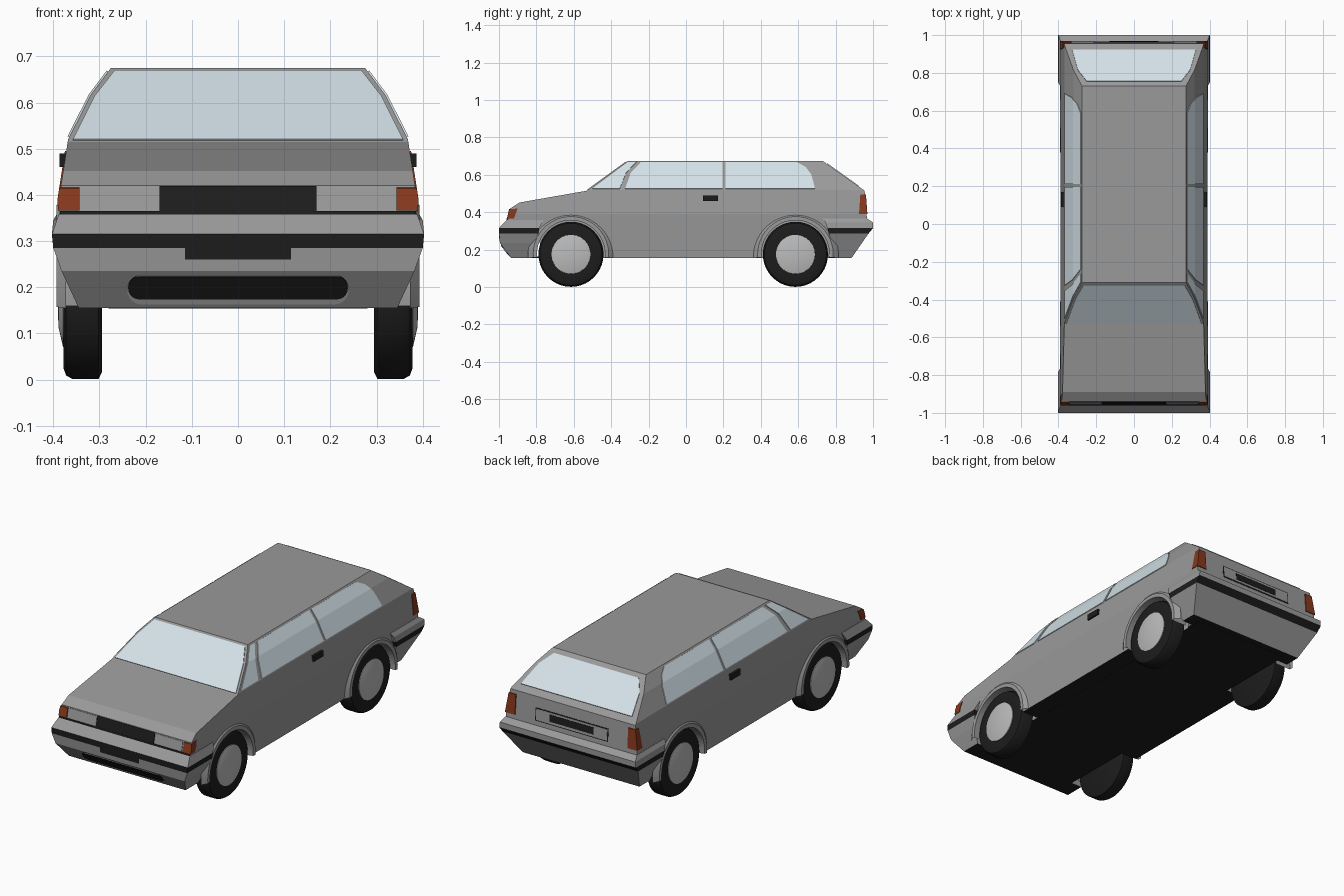
import bpy, bmesh, math
from mathutils import Vector

cube = bpy.data.objects.get("Cube")
if cube:
    bpy.data.objects.remove(cube, do_unlink=True)


def material(name, rgb):
    m = bpy.data.materials.new(name)
    m.use_nodes = True
    m.diffuse_color = (*rgb, 1)
    m.node_tree.nodes["Principled BSDF"].inputs["Base Color"].default_value = (*rgb, 1)
    return m


PAINT = material("grey paint", (0.32, 0.32, 0.32))
BLACK = material("black trim", (0.012, 0.012, 0.012))
GLASS = material("pale blue glass", (0.65, 0.75, 0.80))
LAMP = material("amber lamp", (0.24, 0.04, 0.012))
HUB = material("light hubcap", (0.50, 0.50, 0.50))

# Half cross-section of the cabin (x, z), bottom to top
SECTION = [(0.375, 0.155), (0.388, 0.39), (0.368, 0.52), (0.32, 0.615), (0.275, 0.675)]
WHEEL_Y = {"front": -0.615, "rear": 0.585}
AXLE_Z = 0.175


def finish(name, bm, mats, rule=None, smooth=False):
    bmesh.ops.recalc_face_normals(bm, faces=bm.faces[:])
    bm.normal_update()
    for f in bm.faces:
        f.material_index = rule(f) if rule else 0
    me = bpy.data.meshes.new(name)
    bm.to_mesh(me)
    bm.free()
    ob = bpy.data.objects.new(name, me)
    bpy.context.collection.objects.link(ob)
    for m in mats:
        me.materials.append(m)
    if smooth:
        bpy.ops.object.select_all(action="DESELECT")
        ob.select_set(True)
        bpy.context.view_layer.objects.active = ob
        bpy.ops.object.shade_smooth_by_angle(angle=math.radians(32))
    return ob


def thicken(ob, t=0.008):
    mod = ob.modifiers.new("thickness", "SOLIDIFY")
    mod.thickness = t
    mod.offset = 0


def prism(profile, x0, x1):
    """Side profile (y, z) extruded across x."""
    bm = bmesh.new()
    rings = [[bm.verts.new((x, y, z)) for y, z in profile] for x in (x0, x1)]
    for r in rings:
        bm.faces.new(r)
    n = len(profile)
    for i in range(n):
        j = (i + 1) % n
        bm.faces.new((rings[0][i], rings[0][j], rings[1][j], rings[1][i]))
    bmesh.ops.recalc_face_normals(bm, faces=bm.faces[:])
    return bm


def clip(bm, grow=0.0):
    """Trim a prism to the cabin cross-section on both sides."""
    for s in (1, -1):
        for (xa, za), (xb, zb) in zip(SECTION, SECTION[1:]):
            bmesh.ops.bisect_plane(
                bm, geom=bm.verts[:] + bm.edges[:] + bm.faces[:], dist=1e-5,
                plane_co=(s * (xa + grow), 0, za),
                plane_no=Vector((s * (zb - za), 0, xa - xb)).normalized(),
                clear_outer=True)
            edges = [e for e in bm.edges if e.is_boundary]
            if edges:
                bmesh.ops.holes_fill(bm, edges=edges, sides=0)
    return bm


def lathe(profile, side, y, a0=0, a1=360, steps=40, bm=None):
    """Sweep (radius, x) points around an axle."""
    bm = bm or bmesh.new()
    rows = []
    for i in range(steps + 1):
        a = math.radians(a0 + (a1 - a0) * i / steps)
        rows.append([bm.verts.new((side * x, y + r * math.cos(a), AXLE_Z + r * math.sin(a)))
                     for r, x in profile])
    for p, q in zip(rows, rows[1:]):
        for k in range(len(profile) - 1):
            bm.faces.new((p[k], p[k + 1], q[k + 1], q[k]))
    bmesh.ops.remove_doubles(bm, verts=bm.verts[:], dist=1e-5)
    return bm


def on_slope(p, q):
    """Map (x, z) onto the sloping plane through two (y, z) points."""
    return lambda x, z: (x, p[0] + (z - p[1]) * (q[0] - p[0]) / (q[1] - p[1]), z)


def plate(name, pts, place, mat, t=0.008):
    bm = bmesh.new()
    bm.faces.new([bm.verts.new(place(a, b)) for a, b in pts])
    ob = finish(name, bm, [mat])
    thicken(ob, t)
    return ob


def both(half):
    return half + [(-x, z) for x, z in reversed(half)]


def rect(x0, x1, z0, z1):
    return [(x0, z0), (x1, z0), (x1, z1), (x0, z1)]


def capsule(w, z0, z1):
    r, c = (z1 - z0) / 2, (z0 + z1) / 2
    half = [(w - r + r * math.cos(a), c + r * math.sin(a))
            for a in [math.radians(-90 + 18 * i) for i in range(11)]]
    return both(half)


def underside(f):
    return 1 if f.normal.z < -0.9 and f.calc_center_median().z < 0.2 else 0


# Body shell, with wheel wells cut out
outline = [(-0.76, 0.155), (-0.80, 0.30), (-0.955, 0.355), (-0.94, 0.42), (-0.89, 0.452),
           (-0.53, 0.515), (-0.31, 0.675), (0.73, 0.675), (0.955, 0.515), (0.968, 0.36),
           (0.80, 0.30), (0.76, 0.155)]
body = finish("body", clip(prism(outline, -0.5, 0.5)), [PAINT, BLACK], underside)
wells = bmesh.new()
for y in WHEEL_Y.values():
    for s in (1, -1):
        lathe([(0, 0.28), (0.185, 0.28), (0.185, 0.5), (0, 0.5)], s, y, bm=wells)
cutter = finish("wheel_well_cutter", wells, [PAINT])
cutter.hide_render = True
cut = body.modifiers.new("wheel wells", "BOOLEAN")
cut.operation, cut.object, cut.solver = "DIFFERENCE", cutter, "EXACT"
bpy.context.view_layer.objects.active = body
bpy.ops.object.modifier_apply(modifier=cut.name)
bpy.data.objects.remove(cutter, do_unlink=True)
plate("floor", rect(-0.28, 0.28, -0.9, 0.85), lambda x, y: (x, y, 0.158), BLACK)

# Side windows follow the curve of the cabin
windows = {
    "quarter_glass": [(-0.50, 0.525), (-0.31, 0.667), (-0.265, 0.667), (-0.32, 0.61), (-0.355, 0.525)],
    "front_door_glass": [(-0.325, 0.525), (-0.295, 0.61), (-0.24, 0.667), (0.195, 0.667), (0.195, 0.525)],
    "rear_side_glass": [(0.212, 0.525), (0.212, 0.667), (0.59, 0.667), (0.64, 0.64), (0.67, 0.60), (0.69, 0.525)],
}
for name, pts in windows.items():
    bm = clip(prism(pts, -0.5, 0.5))
    bm.normal_update()
    caps = [f for f in bm.faces if abs(f.normal.x) < 0.3]
    bmesh.ops.delete(bm, geom=caps, context="FACES")
    thicken(finish(name, bm, [GLASS]))

# Windscreen and tailgate glass
plate("windscreen", both([(0.357, 0.518), (0.31, 0.612), (0.267, 0.667)]),
      on_slope((-0.53, 0.515), (-0.31, 0.675)), GLASS)
plate("tailgate_glass", both([(0.328, 0.538), (0.297, 0.615), (0.25, 0.658)]),
      on_slope((0.73, 0.675), (0.955, 0.515)), GLASS)


# Bumpers: levels of (z, half width, outer y, inner y), with a black band
def bumper(name, levels):
    bm = bmesh.new()
    rings = [[bm.verts.new(p) for p in ((-w, yi, z), (-w, yo, z), (w, yo, z), (w, yi, z))]
             for z, w, yo, yi in levels]
    bm.faces.new(rings[0])
    bm.faces.new(rings[-1])
    for p, q in zip(rings, rings[1:]):
        for i in range(4):
            j = (i + 1) % 4
            bm.faces.new((p[i], p[j], q[j], q[i]))
    return finish(name, bm, [PAINT, BLACK],
                  lambda f: 1 if 0.285 < f.calc_center_median().z < 0.315 else underside(f))


bumper("front_bumper", [(0.155, 0.345, -0.935, -0.83), (0.235, 0.382, -0.995, -0.80),
                        (0.285, 0.40, -1, -0.79), (0.315, 0.403, -1, -0.785), (0.358, 0.388, -0.96, -0.76)])
bumper("rear_bumper", [(0.155, 0.345, 0.885, 0.80), (0.285, 0.40, 0.975, 0.765),
                       (0.315, 0.403, 1, 0.755), (0.345, 0.40, 1, 0.745), (0.366, 0.388, 0.968, 0.73)])

# Nose details
nose = on_slope((-0.955, 0.355), (-0.94, 0.42))
chin = on_slope((-0.935, 0.155), (-0.995, 0.235))
plate("grille", rect(-0.17, 0.17, 0.36, 0.418), nose, BLACK)
plate("bumper_gap", rect(-0.385, 0.385, 0.356, 0.364), nose, BLACK, 0.012)
plate("front_plate_recess", rect(-0.115, 0.115, 0.26, 0.287), lambda x, z: (x, -0.997, z), BLACK, 0.006)
plate("intake_lip", capsule(0.24, 0.164, 0.226), chin, HUB, 0.004)
plate("intake", capsule(0.238, 0.176, 0.225), chin, BLACK, 0.008)

# Tailgate number plate recess
tail = on_slope((0.968, 0.36), (0.955, 0.515))
plate("rear_plate_border", rect(-0.215, 0.215, 0.39, 0.458), tail, BLACK, 0.003)
plate("rear_plate_frame", rect(-0.21, 0.21, 0.395, 0.453), tail, PAINT, 0.006)
plate("rear_plate", rect(-0.13, 0.13, 0.407, 0.443), tail, BLACK, 0.009)

# Parts repeated on each side
front_lamp = [(-0.958, 0.366), (-0.946, 0.415), (-0.90, 0.42), (-0.92, 0.366)]
rear_lamp = [(0.925, 0.39), (0.970, 0.39), (0.962, 0.495), (0.932, 0.495)]
for s, side in ((1, "left"), (-1, "right")):
    plate(side + "_headlamp", rect(s * 0.172, s * 0.335, 0.366, 0.415), nose, PAINT, 0.006)
    for name, pts, inner in (("indicator", front_lamp, 0.343), ("tail_lamp", rear_lamp, 0.332)):
        finish(f"{side}_{name}", clip(prism(pts, s * inner, s * 0.5), 0.003), [LAMP])
    handle = prism([(0.09, 0.46), (0.17, 0.46), (0.17, 0.49), (0.09, 0.49)], s * 0.36, s * 0.386)
    finish(side + "_door_handle", handle, [BLACK])
    for end, y in WHEEL_Y.items():
        tag = f"{end}_{side}_"
        finish(tag + "arch", lathe([(0.23, 0.372), (0.202, 0.393), (0.182, 0.393), (0.182, 0.30)],
                                   s, y, -5, 185, 28), [PAINT], smooth=True)
        finish(tag + "tyre", lathe([(0, 0.295), (0.16, 0.295), (0.174, 0.302), (0.174, 0.358),
                                    (0.166, 0.372), (0.15, 0.378), (0.105, 0.376), (0, 0.376)], s, y),
               [BLACK], smooth=True)
        finish(tag + "hubcap", lathe([(0.105, 0.372), (0.104, 0.379), (0.06, 0.389), (0, 0.390)], s, y),
               [HUB], smooth=True)
